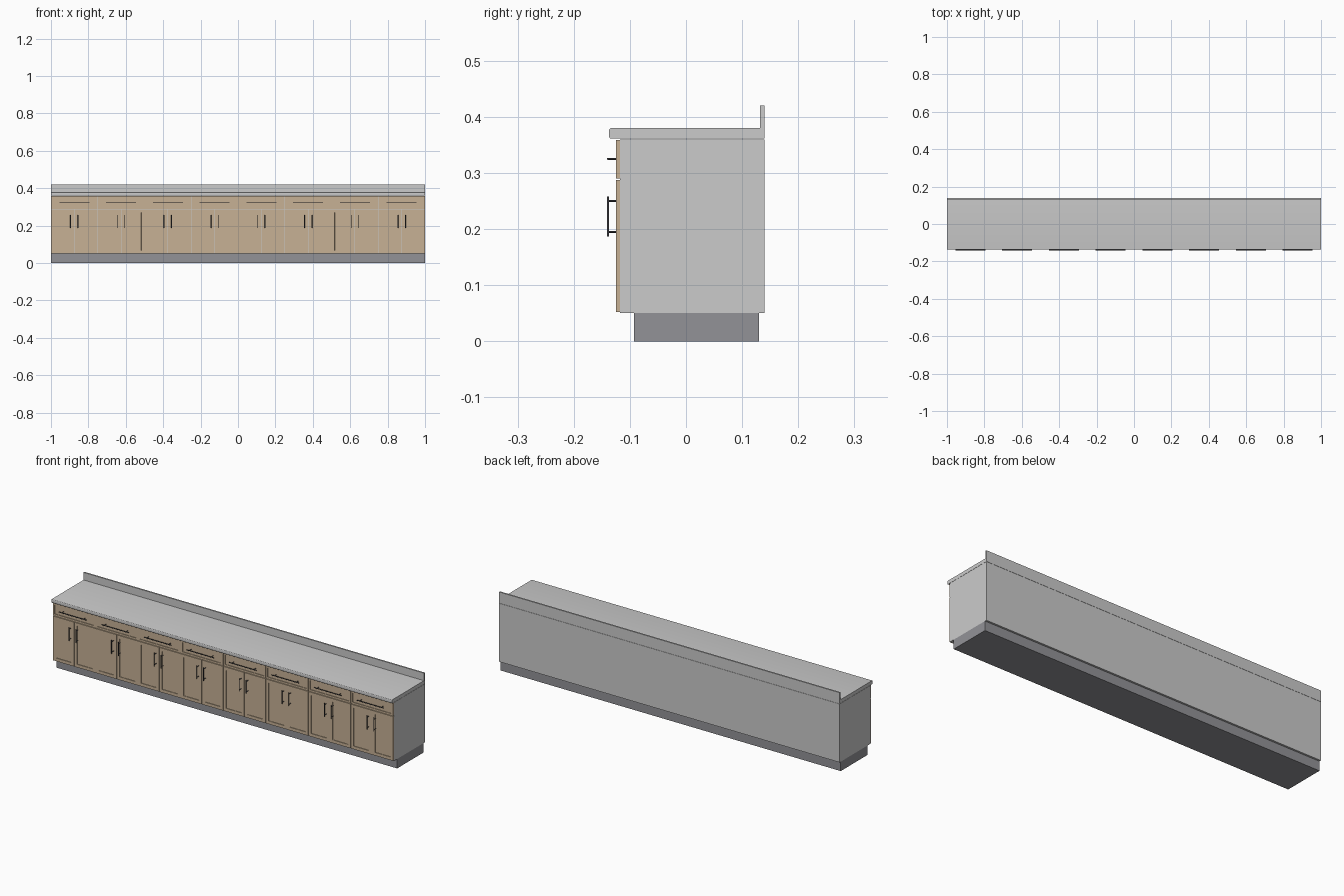
import bpy, bmesh
from mathutils import Vector, Matrix

if "Cube" in bpy.data.objects:
    bpy.data.objects.remove(bpy.data.objects["Cube"])


def material(name, rgb):
    m = bpy.data.materials.new(name)
    m.diffuse_color = (*rgb, 1)
    m.use_nodes = True
    m.node_tree.nodes["Principled BSDF"].inputs["Base Color"].default_value = m.diffuse_color
    return m


WOOD = material("wood", (0.57, 0.44, 0.30))
METAL = material("dark_metal", (0.06, 0.06, 0.07))
STONE = material("stone", (0.68, 0.68, 0.66))
KICK = material("kick_grey", (0.29, 0.29, 0.31))


def finish(name, bm, mat=None):
    bmesh.ops.recalc_face_normals(bm, faces=bm.faces)
    me = bpy.data.meshes.new(name)
    bm.to_mesh(me)
    bm.free()
    ob = bpy.data.objects.new(name, me)
    bpy.context.collection.objects.link(ob)
    if mat:
        me.materials.append(mat)
    return ob


def add_box(bm, lo, hi):
    lo, hi = Vector(lo), Vector(hi)
    m = Matrix.Translation((lo + hi) / 2) @ Matrix.Diagonal((*(hi - lo), 1))
    bmesh.ops.create_cube(bm, size=1, matrix=m)


def box(name, lo, hi, mat=None):
    bm = bmesh.new()
    add_box(bm, lo, hi)
    return finish(name, bm, mat)


def shaker_front(name, x0, x1, z0, z1, margin):
    """Front panel with a shallow recessed centre."""
    bm = bmesh.new()
    add_box(bm, (x0, -0.125, z0), (x1, -0.118, z1))
    bm.normal_update()
    face = min(bm.faces, key=lambda f: f.calc_center_median().y)
    bmesh.ops.inset_region(bm, faces=[face], thickness=margin)
    # duplicate the ring so the recess gets straight walls
    bmesh.ops.inset_region(bm, faces=[face], thickness=0.0001)
    bmesh.ops.translate(bm, verts=face.verts, vec=(0, 0.003, 0))
    return finish(name, bm, WOOD)


def add_rod(bm, a, b, r):
    a, b = Vector(a), Vector(b)
    d = b - a
    m = Matrix.Translation((a + b) / 2) @ d.to_track_quat('Z', 'Y').to_matrix().to_4x4()
    bmesh.ops.create_cone(bm, cap_ends=True, segments=12, radius1=r, radius2=r,
                          depth=d.length, matrix=m)


def bar_handle(name, centre, axis, length, inset, foot_y):
    """Bar with two posts running back to the front panel."""
    bm = bmesh.new()
    c, ax = Vector(centre), Vector(axis)
    add_rod(bm, c - ax * length / 2, c + ax * length / 2, 0.002)
    for s in (-1, 1):
        p = c + ax * s * (length / 2 - inset)
        add_rod(bm, p, (p.x, foot_y, p.z), 0.0016)
    ob = finish(name, bm, METAL)
    ob.data.shade_smooth()
    ob.data.set_sharp_from_angle(angle=0.7)


# Carcass and kick base
box("carcass", (-1, -0.118, 0.05), (1, 0.14, 0.36))
box("kick_base", (-1, -0.093, 0), (1, 0.13, 0.05), KICK)

# Worktop with a rounded front edge
bm = bmesh.new()
add_box(bm, (-1, -0.137, 0.361), (1, 0.14, 0.38))
front = [e for e in bm.edges
         if all(v.co.y < 0 for v in e.verts) and abs(e.verts[0].co.x - e.verts[1].co.x) > 1]
bmesh.ops.bevel(bm, geom=front, offset=0.004, segments=4, profile=0.5, affect='EDGES')
top = finish("worktop", bm, STONE)
top.data.shade_smooth()
top.data.set_sharp_from_angle(angle=0.6)

# Upstand along the back
box("backsplash", (-1, 0.132, 0.379), (1, 0.14, 0.42), STONE)

# Eight cabinet units: one drawer over a pair of doors
W, GAP = 0.25, 0.001
for i in range(8):
    x0 = -1 + i * W
    xc = x0 + W / 2
    n = i + 1
    shaker_front(f"drawer_front_{n}", x0 + GAP, x0 + W - GAP, 0.29, 0.359, 0.014)
    bar_handle(f"drawer_handle_{n}", (xc, -0.139, 0.325), (1, 0, 0), 0.16, 0.016, -0.121)
    for side, s in (("left", -1), ("right", 1)):
        a, b = sorted((xc + s * GAP, xc + s * (W / 2 - GAP)))
        shaker_front(f"door_{side}_{n}", a, b, 0.052, 0.287, 0.023)
        bar_handle(f"door_handle_{side}_{n}", (xc + s * 0.02, -0.139, 0.2225),
                   (0, 0, 1), 0.071, 0.008, -0.121)
